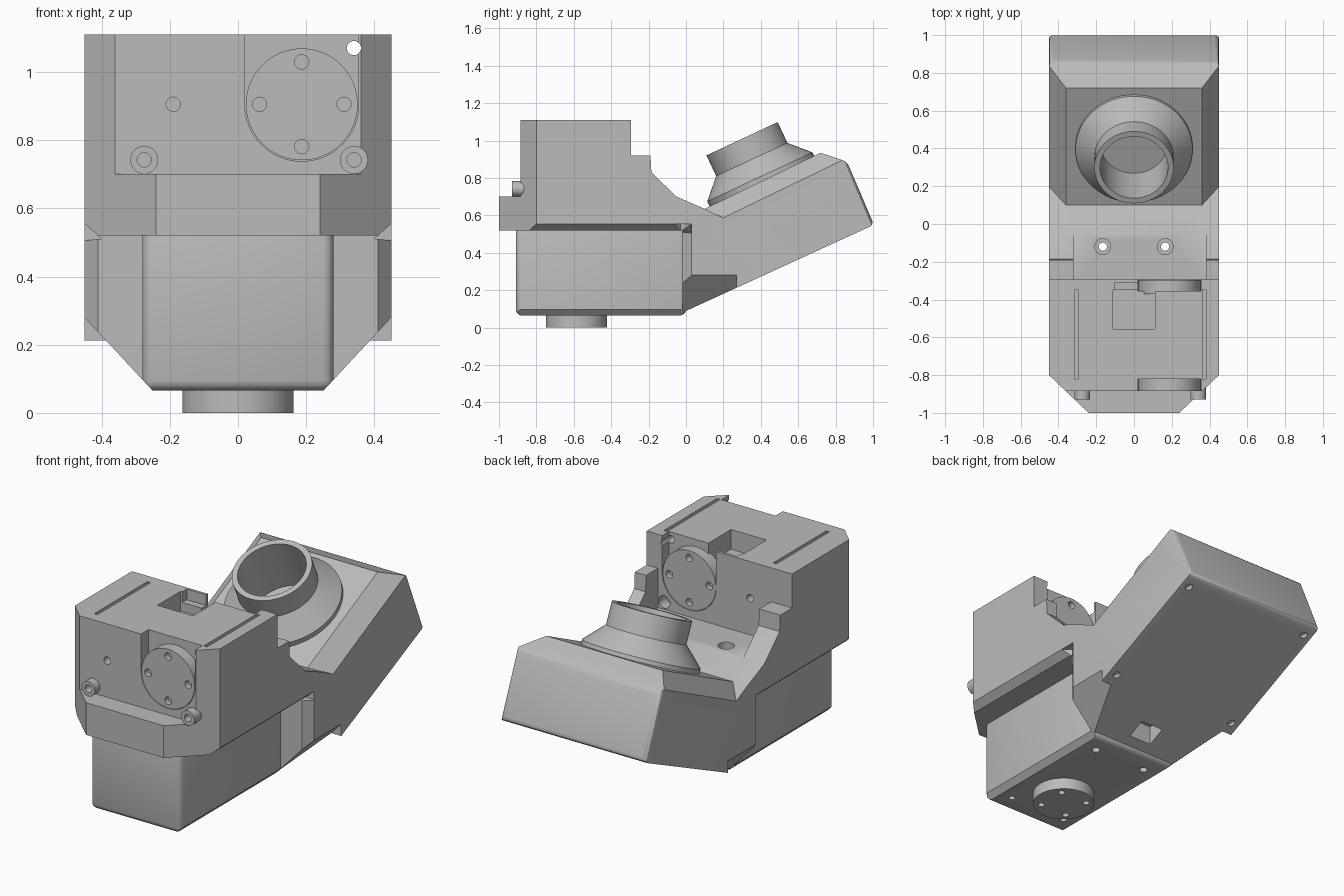
import bpy, bmesh, math
from mathutils import Vector, Matrix

old = bpy.data.objects.get("Cube")
if old:
    bpy.data.objects.remove(old, do_unlink=True)

grey = bpy.data.materials.new("plain grey")
grey.use_nodes = True
grey.diffuse_color = (0.5, 0.5, 0.5, 1)
grey.node_tree.nodes["Principled BSDF"].inputs["Base Color"].default_value = (0.5, 0.5, 0.5, 1)

TILT = math.radians(25)
HEAD = Matrix.Translation((0, 0.40, 0.795)) @ Matrix.Rotation(TILT, 4, "X")


def finish(name, bm):
    bmesh.ops.recalc_face_normals(bm, faces=bm.faces[:])
    mesh = bpy.data.meshes.new(name)
    bm.to_mesh(mesh)
    bm.free()
    mesh.materials.append(grey)
    ob = bpy.data.objects.new(name, mesh)
    bpy.context.collection.objects.link(ob)
    return ob


def prism(name, poly, axis, a, b, bevel=0, pick=None):
    """Extrude a 2D outline along an axis, optionally rounding picked edges."""
    bm = bmesh.new()
    i = "xyz".index(axis)

    def put(p, d):
        c = list(p)
        c.insert(i, d)
        return bm.verts.new(c)
    lo = [put(p, a) for p in poly]
    hi = [put(p, b) for p in poly]
    bm.faces.new(lo)
    bm.faces.new(hi[::-1])
    for k in range(len(poly)):
        j = (k + 1) % len(poly)
        bm.faces.new((lo[k], hi[k], hi[j], lo[j]))
    if bevel:
        edges = [e for e in bm.edges if all(pick(v.co) for v in e.verts)]
        bmesh.ops.bevel(bm, geom=edges, offset=bevel, segments=3, profile=0.5, affect="EDGES")
    return finish(name, bm)


def box(name, x, y, z, **kw):
    return prism(name, [(x[0], y[0]), (x[1], y[0]), (x[1], y[1]), (x[0], y[1])], "z", *z, **kw)


def cyl(name, r, start, end, sides=40):
    bm = bmesh.new()
    a, b = Vector(start), Vector(end)
    m = Matrix.Translation((a + b) / 2) @ (b - a).to_track_quat("Z", "Y").to_matrix().to_4x4()
    bmesh.ops.create_cone(bm, cap_ends=True, segments=sides, radius1=r, radius2=r,
                          depth=(b - a).length, matrix=m)
    return finish(name, bm)


def hull(name, pts):
    bm = bmesh.new()
    for p in pts:
        bm.verts.new(p)
    bmesh.ops.convex_hull(bm, input=bm.verts[:])
    return finish(name, bm)


def cut(targets, cutter):
    cutter.hide_render = True
    for ob in targets:
        mod = ob.modifiers.new("cut", "BOOLEAN")
        mod.operation, mod.solver, mod.object = "DIFFERENCE", "EXACT", cutter
        bpy.context.view_layer.objects.active = ob
        bpy.ops.object.modifier_apply(modifier=mod.name)
    bpy.data.objects.remove(cutter, do_unlink=True)


# Main housing: side profile with motor block, deck and tilted head
profile = [(-1, .52), (-1, .70), (-.885, .70), (-.885, 1.11), (-.295, 1.11), (-.295, .92),
           (-.19, .92), (-.185, .83), (-.05, .70), (.1, .635), (.72, .935), (.86, .89),
           (1.005, .55), (-.02, .08), (-.02, .52)]
body = prism("main_housing", profile, "x", -.45, .45, bevel=.025, pick=lambda c: c.y > .85)

# Lower gearbox under the collar
gearbox = box("lower_gearbox", (-.28, .28), (-.91, 0), (.065, .6), bevel=.03,
              pick=lambda c: True)

for s in (1, -1):
    # front corner chamfers, collar rim chamfers, slanted underside
    cut([body], prism("c", [(s * .198, -1.04), (s * .492, -.76), (s * .6, -1.2)], "z", .4, 1.3))
    cut([body], prism("c", [(s * .40, .511), (s * .47, .5725), (s * .5, .5)], "y", -1.1, .03))
    cut([body], prism("c", [(s * .402, -.03), (s * .466, .05), (s * .5, -.1)], "z", -.1, .555))
    cut([body, gearbox], prism("c", [(s * .19, 0), (s * .5, .334), (s * .5, 0)], "y", -1.1, .27))
    # chamfers along the top sides of the head
    low = [(.36, .1, .635), (.36, .72, .935), (.47, .1, .635), (.47, .22, .576), (.47, .88, .895)]
    top = [(x, y, 1.2) for x, y, z in low]
    cut([body], hull("c", [(s * x, y, z) for x, y, z in low + top]))
    # deck screw holes right through
    cut([body], cyl("c", .042, (s * .165, -.12, .65), (s * .165, -.12, .8)))
    cut([body, gearbox], cyl("c", .022, (s * .165, -.12, -.1), (s * .165, -.12, .8), 20))
    # cover screws under the head
    for y in (.33, .93):
        p = Vector((s * .40, y, .09 + .4634 * y))
        n = Vector((0, -math.sin(TILT), math.cos(TILT)))
        cut([body], cyl("c", .02, p - n * .05, p + n * .02, 16))

# Deck between the side wings
cut([body], box("c", (-.32, .38), (-.295, 0), (.70, 1.3)))

# Top window, notch and slits
cut([body], box("c", (-.11, .11), (-.555, -.35), (1.0, 1.3)))
cut([body], box("c", (-.10, .03), (-.36, -.31), (1.05, 1.3)))
for x in (-.305, .372):
    cut([body], box("c", (x - .01, x + .01), (-.82, -.35), (1.08, 1.3)))

# Connector pocket in the head underside
cut([body], box("c", (-.07, .07), (.05, .15), (0, .22)))

# Round hubs in open-topped pockets, front and back
HX, HZ = .187, .905
for name, y0, y1, face in (("front_hub", -.95, -.82, -.885), ("back_hub", -.355, -.25, -.297)):
    cut([body], box("c", (HX - .167, HX + .167), (y0, y1), (HZ, 1.3)))
    cut([body], cyl("c", .167, (HX, y0, HZ), (HX, y1, HZ), 64))
    inner = -.80 if face < -.5 else -.37
    hub = cyl(name, .164, (HX, face, HZ), (HX, inner, HZ), 64)
    for k in range(4):
        a = k * math.pi / 2
        x, z = HX + .124 * math.cos(a), HZ + .124 * math.sin(a)
        cut([hub], cyl("c", .021, (x, face - .03, z), (x, face + .03, z), 20))

# Alignment holes in the motor block
for y in (-.885, -.295):
    cut([body], cyl("c", .021, (-.19, y - .06, HZ), (-.19, y + .06, HZ), 20))
cut([body], cyl("c", .021, (.34, -1.1, 1.07), (.34, -.2, 1.07), 20))

# Front screw bosses
for side, x in (("right", -.275), ("left", .34)):
    boss = cyl(side + "_screw_boss", .041, (x, -.93, .742), (x, -.80, .742))
    cut([body, boss], cyl("c", .021, (x, -1, .742), (x, -.88, .742), 20))
    cut([body], cyl("c", .035, (x, -.36, .742), (x, -.25, .742), 20))

# Output flange below the gearbox
flange = cyl("output_flange", .163, (0, -.585, 0), (0, -.585, .1), 64)
for k in range(4):
    a = math.pi / 4 + k * math.pi / 2
    x, y = .12 * math.cos(a), -.585 + .12 * math.sin(a)
    cut([flange], cyl("c", .018, (x, y, -.05), (x, y, .03), 16))
for s in (1, -1):
    cut([gearbox], cyl("c", .018, (s * .18, -.80, 0), (s * .18, -.80, .09), 16))

# Tilted tube with conical base, turned around its own axis
cut([body], cyl("c", .19, HEAD @ Vector((0, 0, -.1)), HEAD @ Vector((0, 0, .2)), 64))
bm = bmesh.new()
path = [(.31, -.03), (.31, .012), (.21, .115), (.21, .237), (.18, .237), (.18, -.075), (0, -.075)]
verts = [bm.verts.new((r, 0, h)) for r, h in path]
edges = [bm.edges.new(p) for p in zip(verts, verts[1:])]
bmesh.ops.spin(bm, geom=verts + edges, cent=(0, 0, 0), axis=(0, 0, 1), angle=math.tau, steps=64)
bmesh.ops.remove_doubles(bm, verts=bm.verts[:], dist=.0005)
bm.transform(HEAD)
finish("lens_tube", bm)

# Smooth curved faces, keep hard edges sharp
for ob in bpy.context.scene.objects:
    if ob.type == "MESH" and grey.name in ob.data.materials:
        bpy.ops.object.select_all(action="DESELECT")
        ob.select_set(True)
        bpy.context.view_layer.objects.active = ob
        bpy.ops.object.shade_smooth_by_angle(angle=math.radians(30))
